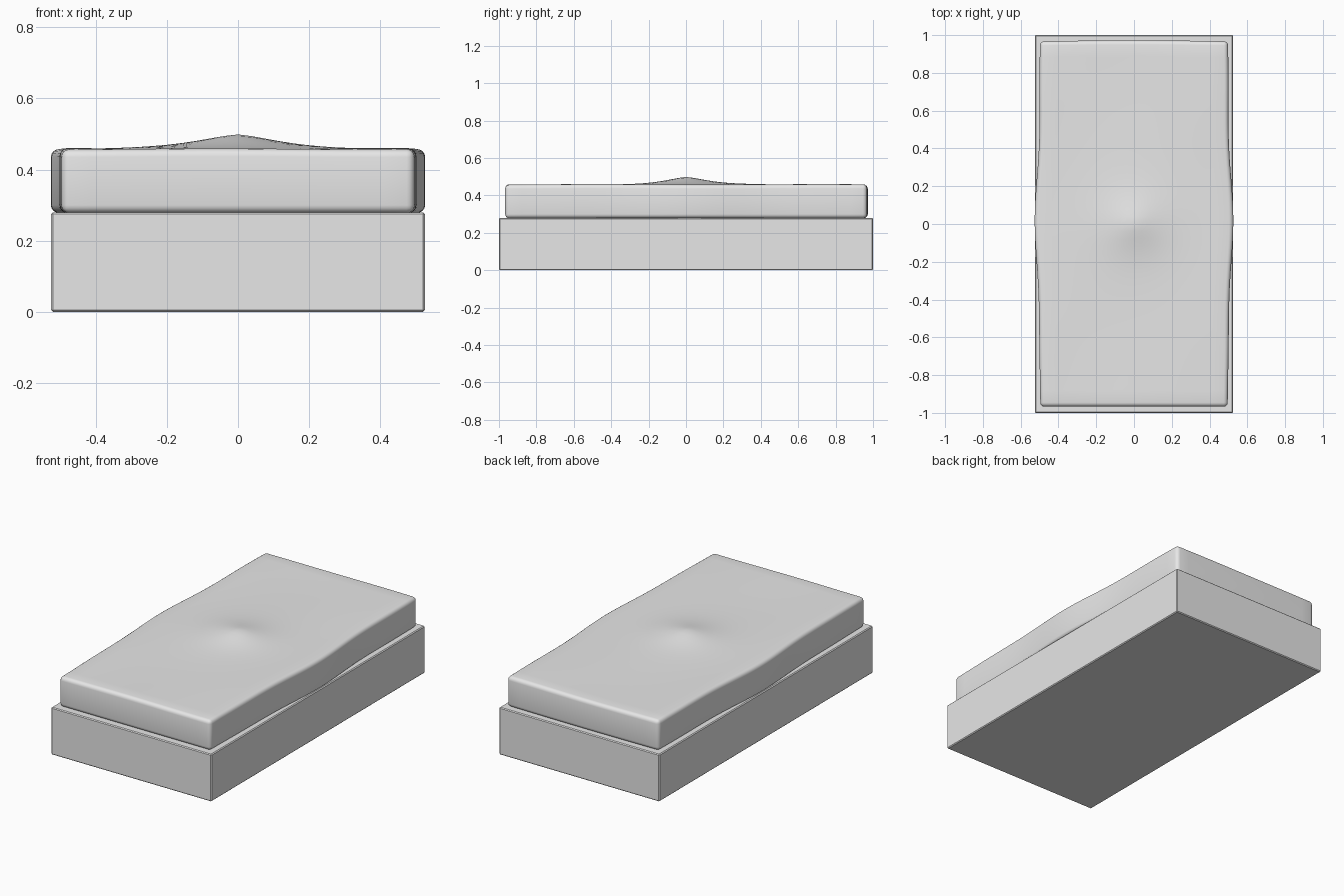
import bpy, bmesh, math
from mathutils import Vector

old = bpy.data.objects.get("Cube")
if old:
    bpy.data.objects.remove(old, do_unlink=True)

grey = bpy.data.materials.new("light_grey")
grey.use_nodes = True
grey.diffuse_color = (0.8, 0.8, 0.8, 1)
grey.node_tree.nodes["Principled BSDF"].inputs["Base Color"].default_value = (0.8, 0.8, 0.8, 1)


def rounded_box(size, z_low, radius, segments):
    """A bevelled box standing on z_low, as a bmesh."""
    bm = bmesh.new()
    bmesh.ops.create_cube(bm, size=1)
    for v in bm.verts:
        v.co = Vector((v.co.x * size[0], v.co.y * size[1],
                       (v.co.z + 0.5) * size[2] + z_low))
    bmesh.ops.bevel(bm, geom=bm.edges[:], offset=radius, segments=segments,
                    profile=0.5, affect='EDGES')
    return bm


def add_object(name, bm, angle):
    mesh = bpy.data.meshes.new(name)
    bm.to_mesh(mesh)
    bm.free()
    mesh.materials.append(grey)
    obj = bpy.data.objects.new(name, mesh)
    bpy.context.collection.objects.link(obj)
    bpy.ops.object.select_all(action='DESELECT')
    obj.select_set(True)
    bpy.context.view_layer.objects.active = obj
    bpy.ops.object.shade_smooth_by_angle(angle=math.radians(angle))
    return obj


# Solid bed base with fine edges
add_object("bed_base", rounded_box((1.05, 2.0, 0.28), 0, 0.005, 1), 30)

# Mattress: rounded slab cut into a grid so that it can be shaped
BOTTOM, TOP, HALF_X, HALF_Y = 0.278, 0.458, 0.498, 0.967
bm = rounded_box((2 * HALF_X, 2 * HALF_Y, TOP - BOTTOM), BOTTOM, 0.022, 4)


def cut(axis, half, count):
    normal = Vector((0, 0, 0))
    normal[axis] = 1
    for i in range(1, count):
        point = normal * (half * (2 * i / count - 1))
        bmesh.ops.bisect_plane(bm, geom=bm.verts[:] + bm.edges[:] + bm.faces[:],
                               plane_co=point, plane_no=normal)


cut(0, 0.45, 24)
cut(1, 0.92, 48)

# Swollen sides, a soft central peak and slight unevenness
for v in bm.verts:
    x, y, z = v.co
    height = (z - BOTTOM) / (TOP - BOTTOM)
    swell = 0.026 * math.exp(-(y / 0.36) ** 2) + 0.002 * math.sin(9 * y + 1)
    v.co.x += swell * x / HALF_X
    v.co.y += 0.005 * math.cos(3 * x) * max(0, y / HALF_Y) ** 3
    r = math.hypot(x, y)
    peak = 0.035 * math.exp(-(r / 0.14) ** 1.5)
    broad = 0.004 * math.exp(-(r / 0.4) ** 2)
    ripple = 0.002 * math.sin(7 * x + 2) * math.sin(5 * y + 1)
    v.co.z += (peak + broad + ripple) * max(0, height) ** 2
bmesh.ops.recalc_face_normals(bm, faces=bm.faces[:])
add_object("mattress", bm, 60)
